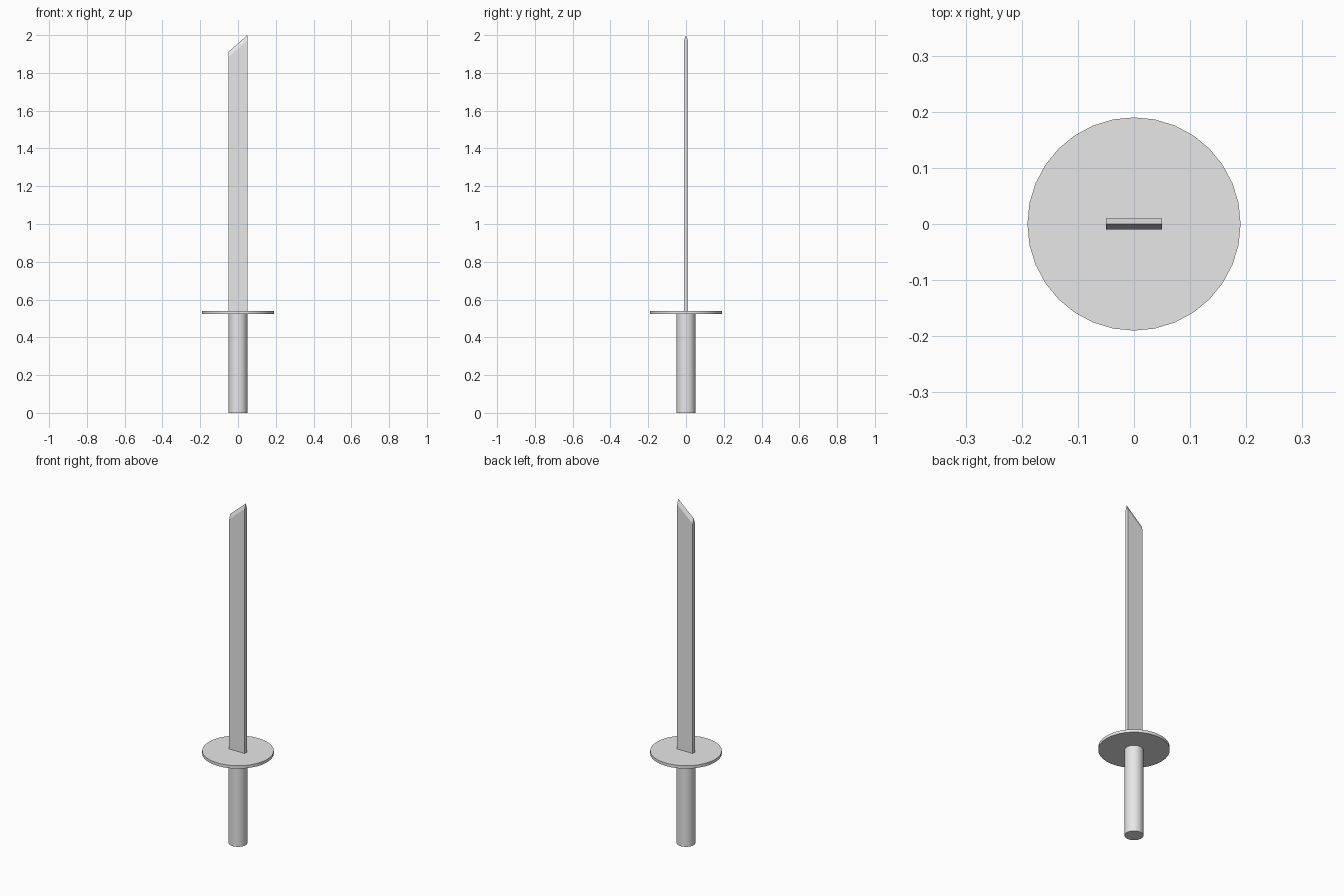
import bpy, bmesh, math

cube = bpy.data.objects.get("Cube")
if cube:
    bpy.data.objects.remove(cube, do_unlink=True)

GREY = (0.8, 0.8, 0.8, 1.0)
steel = bpy.data.materials.new("light_grey")
steel.use_nodes = True
steel.diffuse_color = GREY
steel.node_tree.nodes["Principled BSDF"].inputs["Base Color"].default_value = GREY

GUARD_BOTTOM, GUARD_TOP = 0.523, 0.54


def add_cylinder(name, radius, bottom, top):
    """Upright round part with smooth sides and sharp rims."""
    bpy.ops.mesh.primitive_cylinder_add(
        vertices=32, radius=radius, depth=top - bottom,
        location=(0, 0, (bottom + top) / 2))
    part = bpy.context.object
    part.name = name
    part.data.materials.append(steel)
    bpy.ops.object.shade_smooth_by_angle(angle=math.radians(30))
    return part


def add_blade(name, half_width, half_thick, bottom, low_tip, high_tip, bevel):
    """Flat bar whose pointed cross-section is swept between two edges,
    with one edge ending higher to give the slanted tip."""
    bm = bmesh.new()
    rings = []
    for x, tip in ((-half_width, low_tip), (half_width, high_tip)):
        profile = [(-half_thick, bottom), (half_thick, bottom),
                   (half_thick, tip - bevel), (0, tip),
                   (-half_thick, tip - bevel)]
        ring = [bm.verts.new((x, y, z)) for y, z in profile]
        bm.faces.new(ring)
        rings.append(ring)
    low, high = rings
    for i in range(len(low)):
        j = (i + 1) % len(low)
        bm.faces.new((low[i], low[j], high[j], high[i]))
    bmesh.ops.recalc_face_normals(bm, faces=bm.faces[:])
    mesh = bpy.data.meshes.new(name)
    bm.to_mesh(mesh)
    bm.free()
    mesh.materials.append(steel)
    part = bpy.data.objects.new(name, mesh)
    bpy.context.collection.objects.link(part)
    return part


# Grip, round guard and single slanted blade
add_cylinder("handle", 0.05, 0, GUARD_BOTTOM)
add_cylinder("guard", 0.19, GUARD_BOTTOM, GUARD_TOP)
add_blade("blade", 0.05, 0.01, GUARD_TOP, 1.912, 2.0, 0.028)
